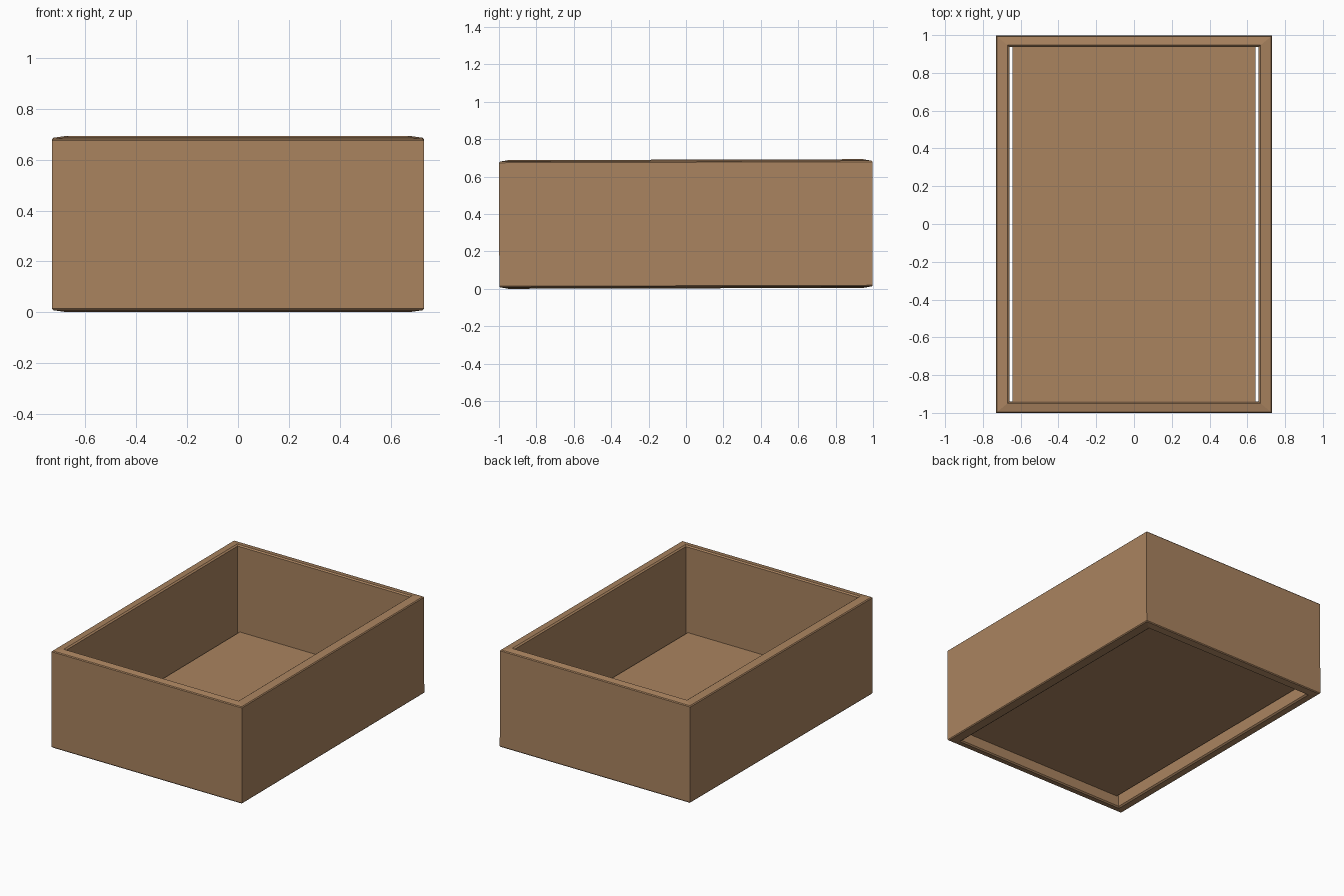
import bpy, bmesh, math
from mathutils import Matrix

if "Cube" in bpy.data.objects:
    bpy.data.objects.remove(bpy.data.objects["Cube"])

wood = bpy.data.materials.new("warm brown wood")
wood.diffuse_color = (0.40, 0.228, 0.115, 1)
wood.use_nodes = True
wood.node_tree.nodes["Principled BSDF"].inputs["Base Color"].default_value = wood.diffuse_color

TILT = Matrix.Translation((0, 0, 0.003)) @ Matrix.Rotation(math.radians(0.15), 4, 'X')


def finish(name, bm):
    bm.transform(TILT)
    bmesh.ops.recalc_face_normals(bm, faces=bm.faces)
    me = bpy.data.meshes.new(name)
    bm.to_mesh(me)
    bm.free()
    me.materials.append(wood)
    ob = bpy.data.objects.new(name, me)
    bpy.context.collection.objects.link(ob)
    return ob


# Mitred walls: board cross-section (share of thickness, height) swept round the box
HX, HY, TX, TY = 0.73, 0.998, 0.07, 0.058
profile = [(0, 0.014), (0, 0.674), (0.08, 0.680), (0.85, 0.688), (1, 0.680),
           (1, 0.008), (0.85, 0.0), (0.08, 0.008)]
bm = bmesh.new()
rings = []
for sx, sy in ((-1, -1), (1, -1), (1, 1), (-1, 1)):
    rings.append([bm.verts.new((sx * (HX - t * TX), sy * (HY - t * TY), z))
                  for t, z in profile])
n = len(profile)
for i in range(4):
    a, b = rings[i], rings[(i + 1) % 4]
    for j in range(n):
        k = (j + 1) % n
        bm.faces.new((a[j], b[j], b[k], a[k]))
finish("box_walls", bm)

# Raised floor board, with a narrow gap along the left and right walls
bm = bmesh.new()
bmesh.ops.create_cube(bm, size=1, matrix=Matrix.Translation((0, 0, 0.083))
                      @ Matrix.Diagonal((1.288, 1.884, 0.01, 1)))
finish("floor_board", bm)
